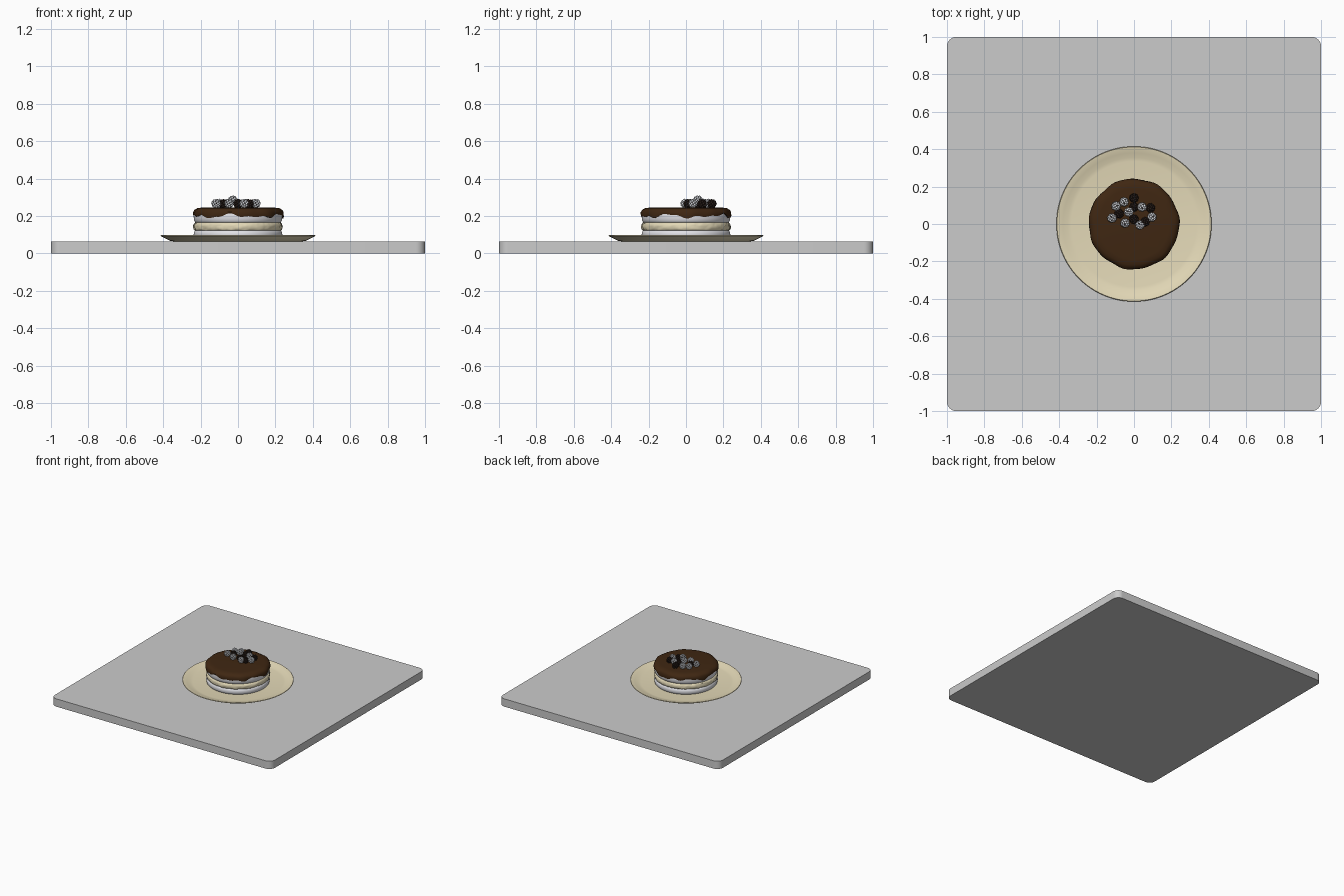
import bpy, bmesh, math, random
from mathutils import Matrix, Vector

if "Cube" in bpy.data.objects:
    bpy.data.objects.remove(bpy.data.objects["Cube"])

random.seed(4)


def material(name, rgb):
    m = bpy.data.materials.new(name)
    m.diffuse_color = (*rgb, 1)
    m.use_nodes = True
    m.node_tree.nodes["Principled BSDF"].inputs["Base Color"].default_value = m.diffuse_color
    return m


GREY = material("stone grey", (0.6, 0.6, 0.6))
CERAMIC = material("cream ceramic", (0.78, 0.70, 0.48))
WHITE = material("white cream", (0.8, 0.8, 0.84))
SPONGE = material("pale sponge", (0.78, 0.70, 0.48))
CHOC = material("dark chocolate", (0.05, 0.02, 0.006))
DARK = material("dark berry", (0.022, 0.013, 0.01))
SUGAR = material("sugared berry", (0.72, 0.74, 0.78))


def finish(name, bm, mats, angle=40):
    bmesh.ops.recalc_face_normals(bm, faces=bm.faces)
    me = bpy.data.meshes.new(name)
    bm.to_mesh(me)
    bm.free()
    ob = bpy.data.objects.new(name, me)
    bpy.context.collection.objects.link(ob)
    for m in mats:
        me.materials.append(m)
    bpy.ops.object.select_all(action='DESELECT')
    ob.select_set(True)
    bpy.context.view_layer.objects.active = ob
    bpy.ops.object.shade_smooth_by_angle(angle=math.radians(angle))
    return ob


def lathe(name, profile, mat, n=96, warp=None, angle=40):
    """Revolve (r, z) points; both ends are capped. warp(i, a, r, z) -> r, z."""
    bm = bmesh.new()
    rings = []
    for i, (r, z) in enumerate(profile):
        ring = []
        for k in range(n):
            a = 2 * math.pi * k / n
            rr, zz = warp(i, a, r, z) if warp else (r, z)
            ring.append(bm.verts.new((rr * math.cos(a), rr * math.sin(a), zz)))
        rings.append(ring)
    for a, b in zip(rings, rings[1:]):
        for k in range(n):
            bm.faces.new((a[k], a[(k + 1) % n], b[(k + 1) % n], b[k]))
    bm.faces.new(rings[0])
    bm.faces.new(rings[-1])
    return finish(name, bm, [mat], angle)


def layer(name, r, z0, z1, mat, rough=0.0):
    """Disc with a bulging rounded side."""
    h, mid = (z1 - z0) / 2, (z0 + z1) / 2
    prof = [(r - 0.03, z0)]
    for i in range(9):
        t = math.pi * (i / 8 - 0.5)
        prof.append((r - 0.018 + 0.018 * math.cos(t) ** 0.7 if 0 < i < 8 else r - 0.018,
                     mid + h * math.sin(t)))
    prof.append((r - 0.03, z1))

    def warp(i, a, rr, z):
        return rr + random.uniform(-rough, rough), z
    return lathe(name, prof, mat, 120, warp if rough else None, 60)


# board with rounded vertical corners
bm = bmesh.new()
bmesh.ops.create_cube(bm, size=1, matrix=Matrix.Translation((0, 0, 0.032)) @ Matrix.Diagonal((2, 2, 0.064, 1)))
edges = [e for e in bm.edges if abs(e.verts[0].co.z - e.verts[1].co.z) > 0.01]
bmesh.ops.bevel(bm, geom=edges, offset=0.05, segments=8, profile=0.5, affect='EDGES')
finish("board", bm, [GREY], 30)

# plate
lathe("plate", [(0.02, 0.064), (0.345, 0.064), (0.365, 0.068), (0.41, 0.09), (0.415, 0.094),
                (0.412, 0.097), (0.405, 0.096), (0.38, 0.089), (0.355, 0.081), (0.335, 0.078),
                (0.02, 0.078)], CERAMIC, 96)

# cake layers
layer("bottom_cream", 0.237, 0.077, 0.124, WHITE)
layer("sponge", 0.238, 0.120, 0.166, SPONGE, 0.003)
layer("top_cream", 0.237, 0.162, 0.235, WHITE)


# chocolate glaze with a dripping lower edge
def drip(a):
    s = (math.sin(5 * a + 0.6) + 0.8 * math.sin(9 * a + 2.0) + 0.6 * math.sin(16 * a + 1.1)) / 2.4
    return 0.199 - 0.016 * s


def glaze(i, a, r, z):
    if i >= 5:
        low = drip(a)
        z = {5: low + 0.008, 6: low, 7: low + 0.001, 8: 0.225}[i]
    if i > 1:
        r += 0.0025 * math.sin(7 * a + 1) + 0.0015 * math.sin(13 * a)
    return r, z


lathe("chocolate_glaze", [(0.02, 0.245), (0.19, 0.245), (0.217, 0.242), (0.233, 0.233),
                          (0.240, 0.222), (0.242, 0), (0.240, 0), (0.232, 0), (0.22, 0)],
      CHOC, 160, glaze, 60)


# berries: dark core covered with small beads
def berry(name, pos, bead_mat, r=0.019, beads=30):
    bm = bmesh.new()
    c = Vector(pos)
    bmesh.ops.create_icosphere(bm, subdivisions=2, radius=r, matrix=Matrix.Translation(c))
    core = len(bm.faces)
    turn = random.uniform(0, 6)
    for k in range(beads):
        z = 1 - 2 * (k + 0.5) / beads
        a = k * 2.39996 + turn
        s = math.sqrt(1 - z * z)
        p = c + Vector((s * math.cos(a), s * math.sin(a), z)) * r
        bmesh.ops.create_icosphere(bm, subdivisions=2, radius=0.0068, matrix=Matrix.Translation(p))
    bm.faces.ensure_lookup_table()
    for f in bm.faces[core:]:
        f.material_index = 1
    finish(name, bm, [DARK, bead_mat], 60)


sugared = [(-0.096, 0.096), (-0.053, 0.118), (0.043, 0.091), (0.096, 0.037),
           (-0.118, 0.032), (-0.048, 0.005), (0.032, -0.005)]
plain = [(0, 0.139), (0.088, 0.086), (-0.08, 0.055), (0.0, 0.025), (0.06, 0.012), (0.0, 0.09)]
for i, (x, y) in enumerate(sugared):
    berry(f"sugared_berry_{i + 1}", (x, y, 0.267), SUGAR)
berry("sugared_berry_top", (-0.028, 0.064, 0.285), SUGAR)
for i, (x, y) in enumerate(plain):
    berry(f"dark_berry_{i + 1}", (x, y, 0.265), DARK)
